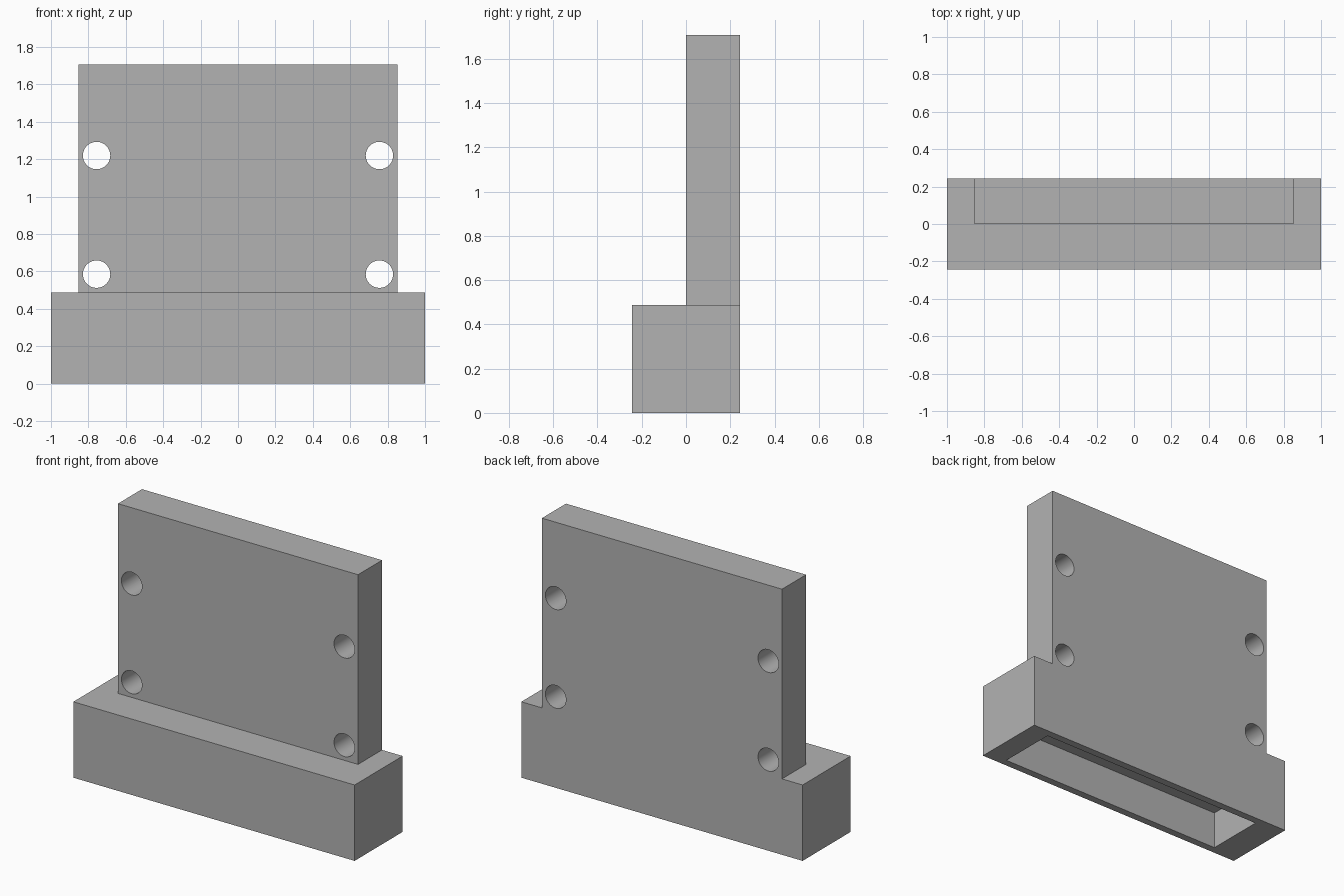
import bpy
import math

U = 2 / 41  # one design unit

if "Cube" in bpy.data.objects:
    bpy.data.objects.remove(bpy.data.objects["Cube"], do_unlink=True)

grey = bpy.data.materials.new("plain grey")
grey.use_nodes = True
grey.diffuse_color = (0.45, 0.45, 0.45, 1)
grey.node_tree.nodes["Principled BSDF"].inputs["Base Color"].default_value = grey.diffuse_color


def box(name, low, high):
    """Box between two corners given in design units."""
    centre = [(a + b) / 2 * U for a, b in zip(low, high)]
    bpy.ops.mesh.primitive_cube_add(size=1, location=centre)
    ob = bpy.context.object
    ob.name = name
    ob.scale = [(b - a) * U for a, b in zip(low, high)]
    bpy.ops.object.transform_apply(location=True, rotation=True, scale=True)
    ob.data.materials.append(grey)
    return ob


def combine(target, tool, operation):
    """Apply a boolean and discard the tool."""
    tool.hide_render = True
    mod = target.modifiers.new(tool.name, "BOOLEAN")
    mod.operation, mod.solver, mod.object = operation, "EXACT", tool
    bpy.context.view_layer.objects.active = target
    bpy.ops.object.modifier_apply(modifier=mod.name)
    bpy.data.objects.remove(tool, do_unlink=True)


# Base block with the upright plate flush at the back
bracket = box("mounting_bracket", (-20.5, -5, 0), (20.5, 5, 10))
combine(bracket, box("upright_plate", (-17.5, 0, 8), (17.5, 5, 35)), "UNION")

# Pocket in the underside, slightly off centre
combine(bracket, box("pocket_cutter", (-16.5, -4, -2), (17.5, 4, 5)), "DIFFERENCE")

# Four screw holes through the plate
for x in (-15.5, 15.5):
    for z in (12, 25):
        bpy.ops.mesh.primitive_cylinder_add(
            vertices=64, radius=1.5 * U, depth=10 * U,
            location=(x * U, 2.5 * U, z * U), rotation=(math.pi / 2, 0, 0))
        cutter = bpy.context.object
        cutter.name = "hole_cutter"
        cutter.data.materials.append(grey)
        combine(bracket, cutter, "DIFFERENCE")

# Smooth hole walls, sharp box edges
bpy.ops.object.select_all(action="DESELECT")
bracket.select_set(True)
bpy.context.view_layer.objects.active = bracket
bpy.ops.object.shade_smooth_by_angle(angle=math.radians(30))
